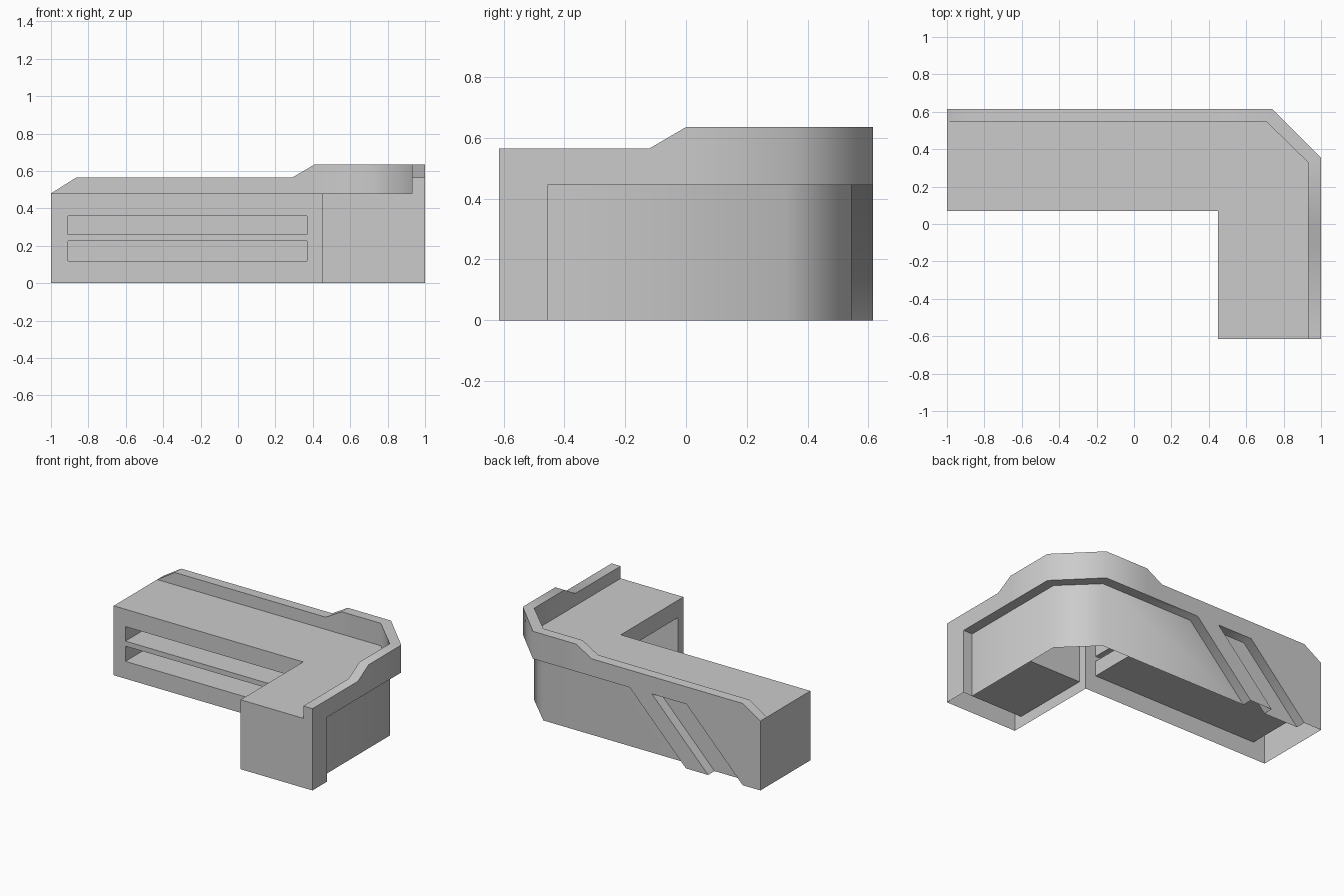
import bpy, bmesh, math

if "Cube" in bpy.data.objects:
    bpy.data.objects.remove(bpy.data.objects["Cube"])

TOP, LIP = 0.48, 0.445      # counter height, underside of the overhanging rim


def make_object(name, polys):
    """Closed mesh from polygons; shared points are merged by position."""
    bm = bmesh.new()
    cache = {}
    for poly in polys:
        verts = []
        for p in poly:
            key = tuple(round(c, 4) for c in p)
            if key not in cache:
                cache[key] = bm.verts.new(key)
            if cache[key] not in verts:
                verts.append(cache[key])
        if len(verts) > 2:
            bm.faces.new(verts)
    bmesh.ops.recalc_face_normals(bm, faces=bm.faces)
    mesh = bpy.data.meshes.new(name)
    bm.to_mesh(mesh)
    bm.free()
    obj = bpy.data.objects.new(name, mesh)
    bpy.context.collection.objects.link(obj)
    return obj


def prism(name, low, high, z0, z1):
    a = [(x, y, z0) for x, y in low]
    b = [(x, y, z1) for x, y in high]
    n = len(a)
    sides = [[a[i], a[(i + 1) % n], b[(i + 1) % n], b[i]] for i in range(n)]
    return make_object(name, [a, b] + sides)


def box(name, x0, x1, y0, y1, z0, z1):
    pts = [(x0, y0), (x1, y0), (x1, y1), (x0, y1)]
    return prism(name, pts, pts, z0, z1)


def slant(x, z):
    """x position on a slanted edge that passes through x at the lip height."""
    return x - 0.43 * (1 - z / LIP)


# Rim path: outer point, inner point, top height
rim = [((-1, .615), (-1, .545), TOP), ((-.865, .615), (-.865, .545), .565),
       ((.29, .615), (.29, .545), .565), ((.41, .615), (.41, .545), .635),
       ((.74, .615), (.71, .545), .635), ((1, .355), (.93, .33), .635),
       ((1, 0), (.93, 0), .635), ((1, -.12), (.93, -.12), .565),
       ((1, -.615), (.93, -.615), .565)]

# L-shaped counter body with raised rim
polys = []
for (o0, i0, h0), (o1, i1, h1) in zip(rim, rim[1:]):
    polys += [[(*o0, 0), (*o1, 0), (*o1, h1), (*o0, h0)],
              [(*o0, h0), (*o1, h1), (*i1, h1), (*i0, h0)],
              [(*i0, h0), (*i1, h1), (*i1, TOP), (*i0, TOP)]]
front = [(.45, -.615), (.45, .07), (-1, .07)]
polys.append([(*i, TOP) for o, i, h in rim] + [(*p, TOP) for p in front])
polys.append([(*o, 0) for o, i, h in rim] + [(*p, 0) for p in front])
for p, q in zip(front, front[1:]):
    polys.append([(*p, 0), (*q, 0), (*q, TOP), (*p, TOP)])
polys.append([(-1, .07, 0), (-1, .615, 0), (-1, .615, TOP), (-1, .545, TOP), (-1, .07, TOP)])
polys.append([(.45, -.615, 0), (1, -.615, 0), (1, -.615, .565), (.93, -.615, .565),
              (.93, -.615, TOP), (.45, -.615, TOP)])
counter = make_object("corner_counter", polys)


# Cutters: outer recess, slanted groove, shelf pockets, side cabinet
def recess_plan(z):
    x = slant(0, z)
    return [(x, .545), (.71, .545), (.93, .33), (.93, -.455),
            (1.2, -.455), (1.2, .8), (x, .8)]


def groove_plan(z):
    a, b = slant(-.434, z), slant(-.17, z)
    return [(a, .545), (b, .545), (b, .8), (a, .8)]


cutters = [prism("recess_cutter", recess_plan(-.1), recess_plan(LIP), -.1, LIP),
           prism("groove_cutter", groove_plan(-.1), groove_plan(LIP), -.1, LIP),
           box("upper_shelf_cutter", -.91, .37, -.1, .5, .26, .36),
           box("lower_shelf_cutter", -.91, .37, -.1, .5, .12, .225),
           box("cabinet_cutter", .3, .88, -.555, .01, .075, .36)]
for c in cutters:
    c.hide_render = True
    m = counter.modifiers.new(c.name, 'BOOLEAN')
    m.operation, m.solver, m.object = 'DIFFERENCE', 'EXACT', c
deps = bpy.context.evaluated_depsgraph_get()
mesh = bpy.data.meshes.new_from_object(counter.evaluated_get(deps))
counter.modifiers.clear()
counter.data = mesh
for c in cutters:
    bpy.data.objects.remove(c)

# Open underside
bm = bmesh.new()
bm.from_mesh(mesh)
bottom = [f for f in bm.faces if all(v.co.z < 1e-3 for v in f.verts)]
bmesh.ops.delete(bm, geom=bottom, context='FACES')
bm.to_mesh(mesh)
bm.free()

bpy.context.view_layer.objects.active = counter
counter.select_set(True)
bpy.ops.object.shade_smooth_by_angle(angle=math.radians(48))
